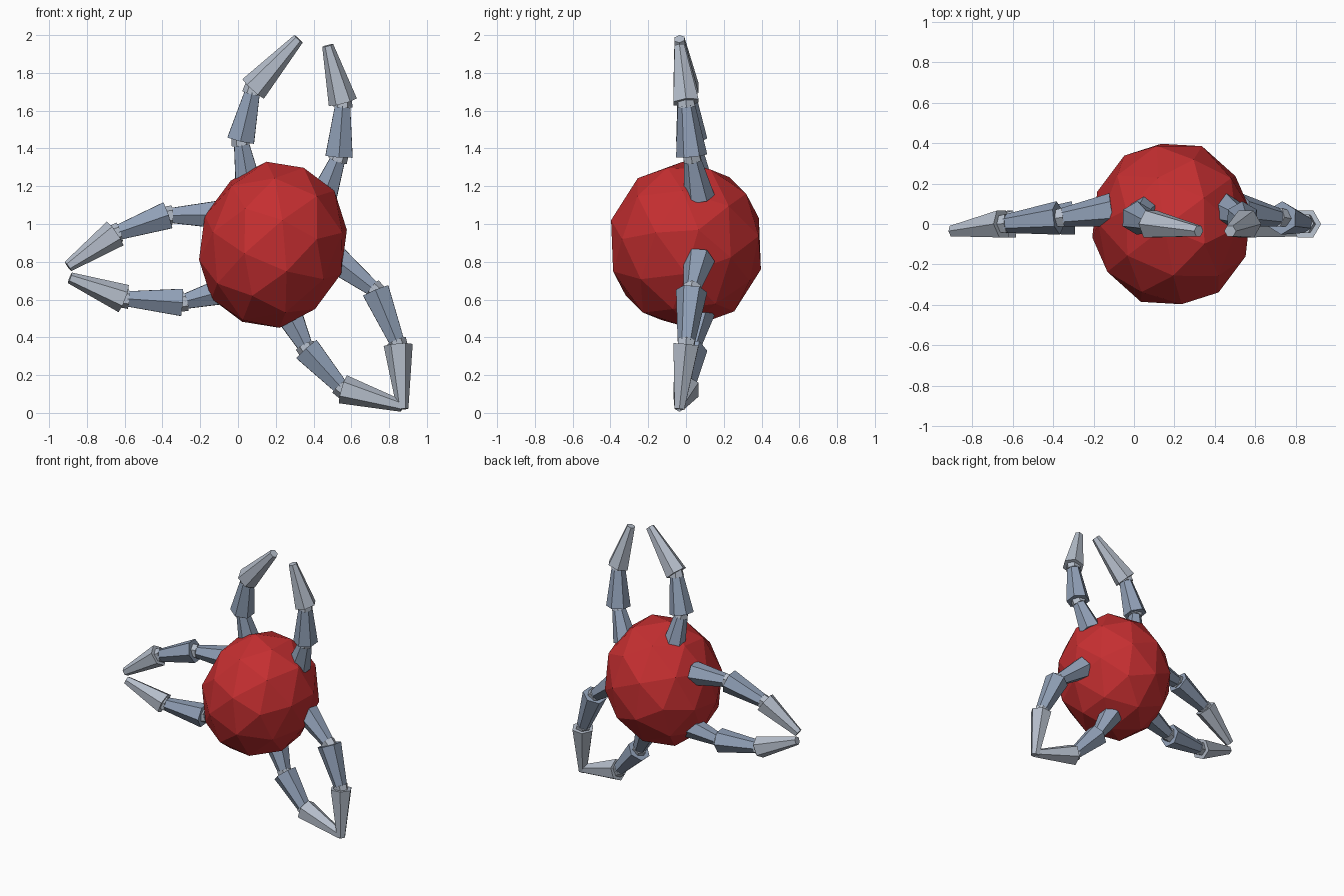
import bpy, bmesh, math
from mathutils import Vector, Matrix

cube = bpy.data.objects.get("Cube")
if cube:
    bpy.data.objects.remove(cube, do_unlink=True)


def material(name, rgb):
    m = bpy.data.materials.new(name)
    m.use_nodes = True
    m.diffuse_color = (*rgb, 1)
    m.node_tree.nodes["Principled BSDF"].inputs["Base Color"].default_value = (*rgb, 1)
    return m


RED = material("body red", (0.56, 0.028, 0.03))
STEEL = material("blue steel", (0.28, 0.35, 0.47))
PALE = material("pale steel", (0.46, 0.51, 0.59))


def add_object(name, bm, mat):
    bmesh.ops.recalc_face_normals(bm, faces=bm.faces)
    mesh = bpy.data.meshes.new(name)
    bm.to_mesh(mesh)
    bm.free()
    mesh.materials.append(mat)
    obj = bpy.data.objects.new(name, mesh)
    bpy.context.collection.objects.link(obj)
    return obj


def hex_segment(name, start, end, r_start, r_end, mat, point_to_front):
    """Tapered six-sided bar whose corners, or flats, face the front."""
    axis = (end - start).normalized()
    side = axis.cross(Vector((0, 1, 0))).normalized()
    front = side.cross(axis)
    if point_to_front:
        side, front = front, side
    bm = bmesh.new()
    rings = []
    for centre, r in ((start, r_start), (end, r_end)):
        angles = [math.tau * i / 6 for i in range(6)]
        rings.append([bm.verts.new(centre + r * (math.cos(a) * side + math.sin(a) * front))
                      for a in angles])
    for ring in rings:
        bm.faces.new(ring)
    for i in range(6):
        j = (i + 1) % 6
        bm.faces.new((rings[0][i], rings[0][j], rings[1][j], rings[1][i]))
    add_object(name, bm, mat)


# Faceted, slightly tall and tilted body
bm = bmesh.new()
bmesh.ops.create_icosphere(bm, subdivisions=2, radius=1)
turn = Matrix.Rotation(0.3, 4, 'Z') @ Matrix.Rotation(0.25, 4, 'X')
stretch = Matrix.Diagonal((0.392, 0.417, 0.452, 1))
tilt = Matrix.Rotation(math.radians(18), 4, 'Y')
bm.transform(Matrix.Translation((0.185, 0, 0.89)) @ tilt @ stretch @ turn)
add_object("body", bm, RED)

# Arm paths as (x, z): root, first joint, second joint, tip
ARMS = {
    "upper_right_arm": ((0.06, 1.18), (0.015, 1.445), (0.08, 1.715), (0.32, 1.98)),
    "upper_left_arm": ((0.45, 1.14), (0.535, 1.36), (0.555, 1.645), (0.475, 1.945)),
    "right_upper_arm": ((-0.11, 1.05), (-0.375, 1.045), (-0.65, 0.95), (-0.90, 0.775)),
    "right_lower_arm": ((-0.06, 0.65), (-0.30, 0.585), (-0.605, 0.605), (-0.89, 0.715)),
    "left_upper_arm": ((0.52, 0.81), (0.73, 0.645), (0.848, 0.36), (0.872, 0.02)),
    "left_lower_arm": ((0.265, 0.53), (0.365, 0.335), (0.555, 0.125), (0.87, 0.035)),
}
DEPTHS = (0.07, 0.03, 0.0, -0.035)
PARTS = (("root", 0.083, 0.045, STEEL, True),
         ("middle", 0.083, 0.046, STEEL, True),
         ("claw", 0.077, 0.03, PALE, False))

for arm, path in ARMS.items():
    points = [Vector((x, y, z)) for (x, z), y in zip(path, DEPTHS)]
    for i, (part, r0, r1, mat, pointed) in enumerate(PARTS):
        a, b = points[i], points[i + 1]
        d = (b - a).normalized()
        last = i == len(PARTS) - 1
        hex_segment(f"{arm}_{part}", a, b if last else b - d * 0.015, r0, r1, mat, pointed)
        # Pale collar between neighbouring segments
        if not last:
            hex_segment(f"{arm}_{part}_joint", b - d * 0.025, b + d * 0.025,
                        0.053, 0.046, PALE, not pointed)
